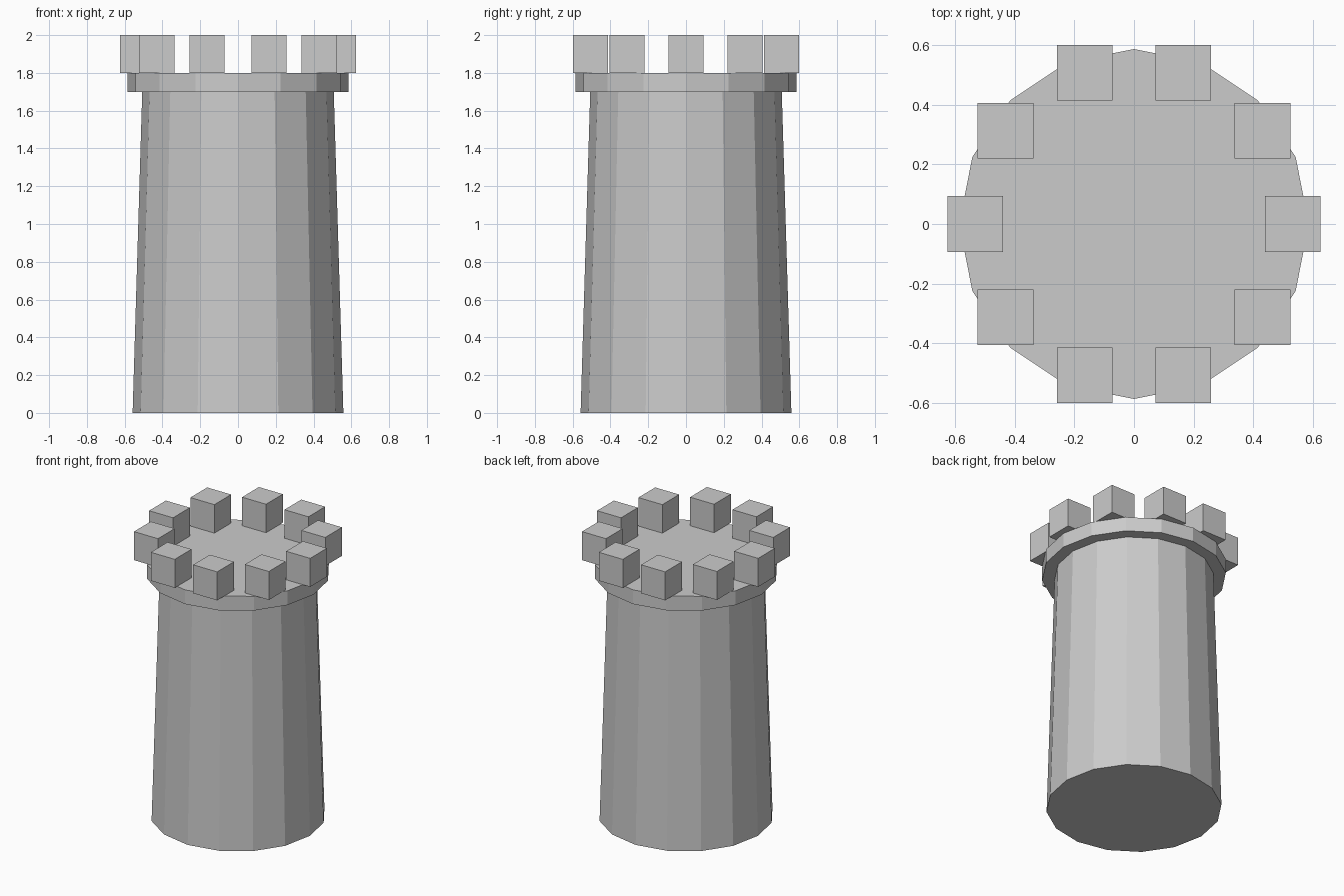
import bpy
from math import cos, sin, radians

cube = bpy.data.objects.get("Cube")
if cube:
    bpy.data.objects.remove(cube, do_unlink=True)

SIDES = 16
WALL_TOP, CAP_TOP, TOP = 1.70, 1.80, 2.0

stone = bpy.data.materials.new("grey_stone")
stone.use_nodes = True
colour = (0.6, 0.6, 0.6, 1)
stone.diffuse_color = colour
stone.node_tree.nodes["Principled BSDF"].inputs["Base Color"].default_value = colour


def finish(name):
    obj = bpy.context.object
    obj.name = name
    obj.data.materials.append(stone)


def drum(name, r_bottom, r_top, z0, z1):
    bpy.ops.mesh.primitive_cone_add(vertices=SIDES, radius1=r_bottom, radius2=r_top,
                                    depth=z1 - z0, location=(0, 0, (z0 + z1) / 2))
    finish(name)


# Tapered wall and overhanging platform
drum("tower_wall", 0.558, 0.507, 0, WALL_TOP)
drum("platform", 0.586, 0.586, WALL_TOP, CAP_TOP)

# Ring of ten battlement blocks, all square to the axes
RING, WIDTH, COUNT = 0.532, 0.186, 10
for i in range(COUNT):
    a = radians(360 / COUNT * i)
    bpy.ops.mesh.primitive_cube_add(
        size=1, location=(RING * cos(a), RING * sin(a), (CAP_TOP + TOP) / 2))
    bpy.context.object.scale = (WIDTH, WIDTH, TOP - CAP_TOP)
    bpy.ops.object.transform_apply(location=False, rotation=False, scale=True)
    finish(f"battlement_{i + 1}")
